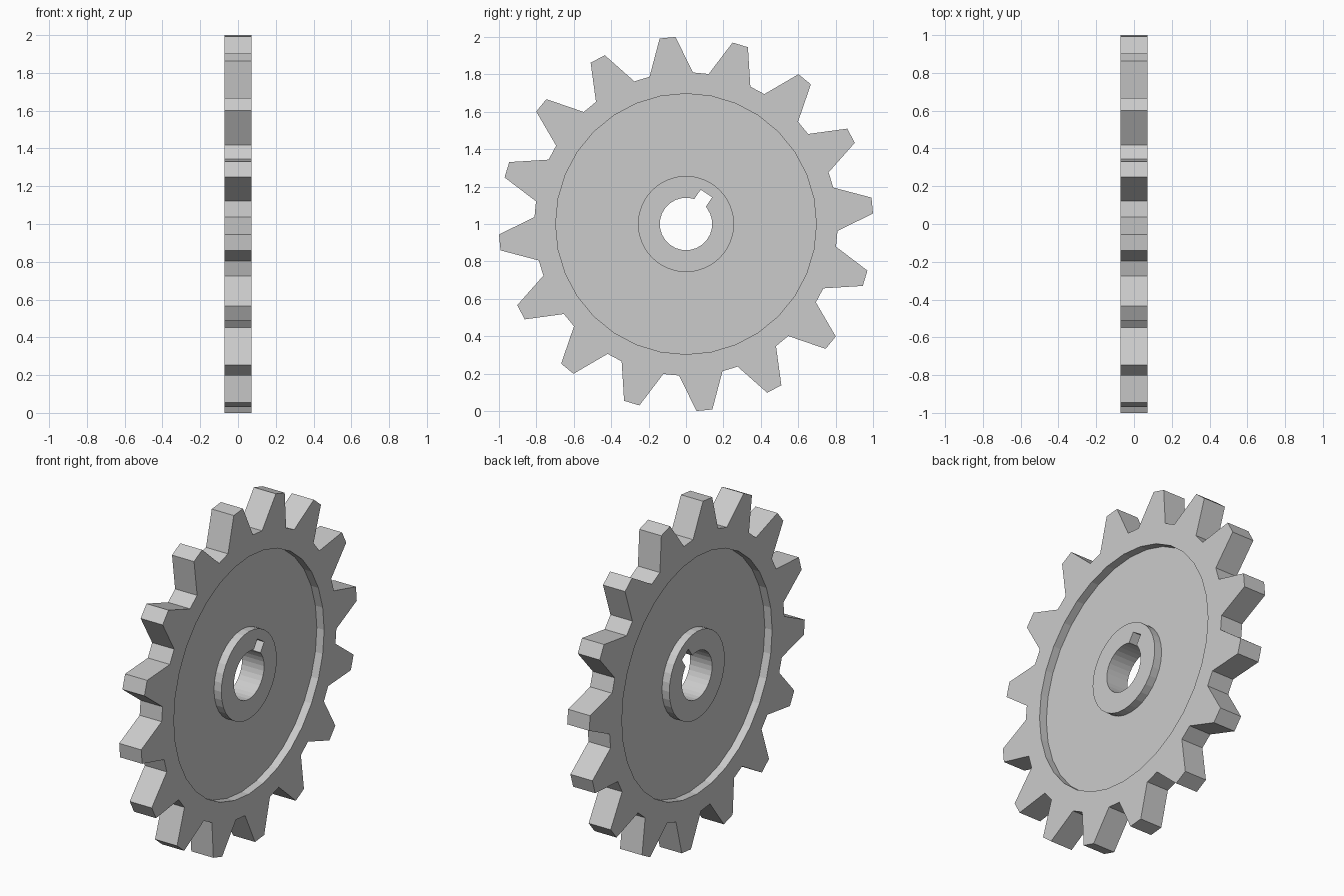
import bpy
import bmesh
from math import cos, sin, radians

if "Cube" in bpy.data.objects:
    bpy.data.objects.remove(bpy.data.objects["Cube"])

TEETH = 16
SIDES = 32
HALF = 0.0715        # half thickness of rim and hub
WEB = 0.024          # half thickness of the recessed web
PITCH = 360 / TEETH

bm = bmesh.new()


def circle(radius):
    return [(radius, 360 * i / SIDES) for i in range(SIDES)]


def loop(profile, x):
    """Closed ring of vertices from (radius, angle) pairs at depth x."""
    return [bm.verts.new((x, r * cos(radians(a)), 1 + r * sin(radians(a))))
            for r, a in profile]


def bridge(a, b):
    """Quads between two rings of equal count."""
    n = len(a)
    for i in range(n):
        j = (i + 1) % n
        bm.faces.new((a[i], a[j], b[j], b[i]))


def fill_ring(outer, inner, side):
    """Flat face between two rings of different count."""
    edges = []
    for ring in (outer, inner):
        for i, v in enumerate(ring):
            w = ring[(i + 1) % len(ring)]
            edges.append(bm.edges.get((v, w)) or bm.edges.new((v, w)))
    bmesh.ops.triangle_fill(bm, edges=edges, use_beauty=True,
                            normal=(side, 0, 0))


# Toothed outline: root, tip, tip, root for each tooth
teeth = []
for t in range(TEETH):
    mid = 5.65 + t * PITCH
    gap = PITCH / 2 - 3.0
    teeth += [(0.811, mid - gap), (1.0015, mid - 2.45),
              (1.0015, mid + 2.45), (0.811, mid + gap)]

# Shaft hole with a keyway
KEY = 56.25
bore = [p for p in circle(0.14) if abs(p[1] - KEY) > 15.5]
bore += [(0.141, KEY - 15.3), (0.2, KEY - 10.6),
         (0.2, KEY + 10.6), (0.141, KEY + 15.3)]
bore.sort(key=lambda p: p[1])
# keep the keyway corners in outline order
i = next(k for k, p in enumerate(bore) if p[1] > KEY - 16)
assert len(bore[i:i + 4]) == 4

# Both faces: rim, recess wall, web, hub wall, hub face
outer_rings, bore_rings = [], []
for side in (-1, 1):
    rim = loop(teeth, side * HALF)
    recess_top = loop(circle(0.697), side * HALF)
    recess_floor = loop(circle(0.697), side * WEB)
    hub_base = loop(circle(0.257), side * WEB)
    hub_top = loop(circle(0.257), side * HALF)
    hole = loop(bore, side * HALF)
    fill_ring(rim, recess_top, side)
    bridge(recess_top, recess_floor)
    bridge(recess_floor, hub_base)
    bridge(hub_base, hub_top)
    fill_ring(hub_top, hole, side)
    outer_rings.append(rim)
    bore_rings.append(hole)

# Tooth flanks and shaft hole wall
bridge(*outer_rings)
bridge(*bore_rings)

bmesh.ops.recalc_face_normals(bm, faces=bm.faces[:])
mesh = bpy.data.meshes.new("gear_wheel")
bm.to_mesh(mesh)
bm.free()
gear = bpy.data.objects.new("gear_wheel", mesh)
bpy.context.collection.objects.link(gear)
